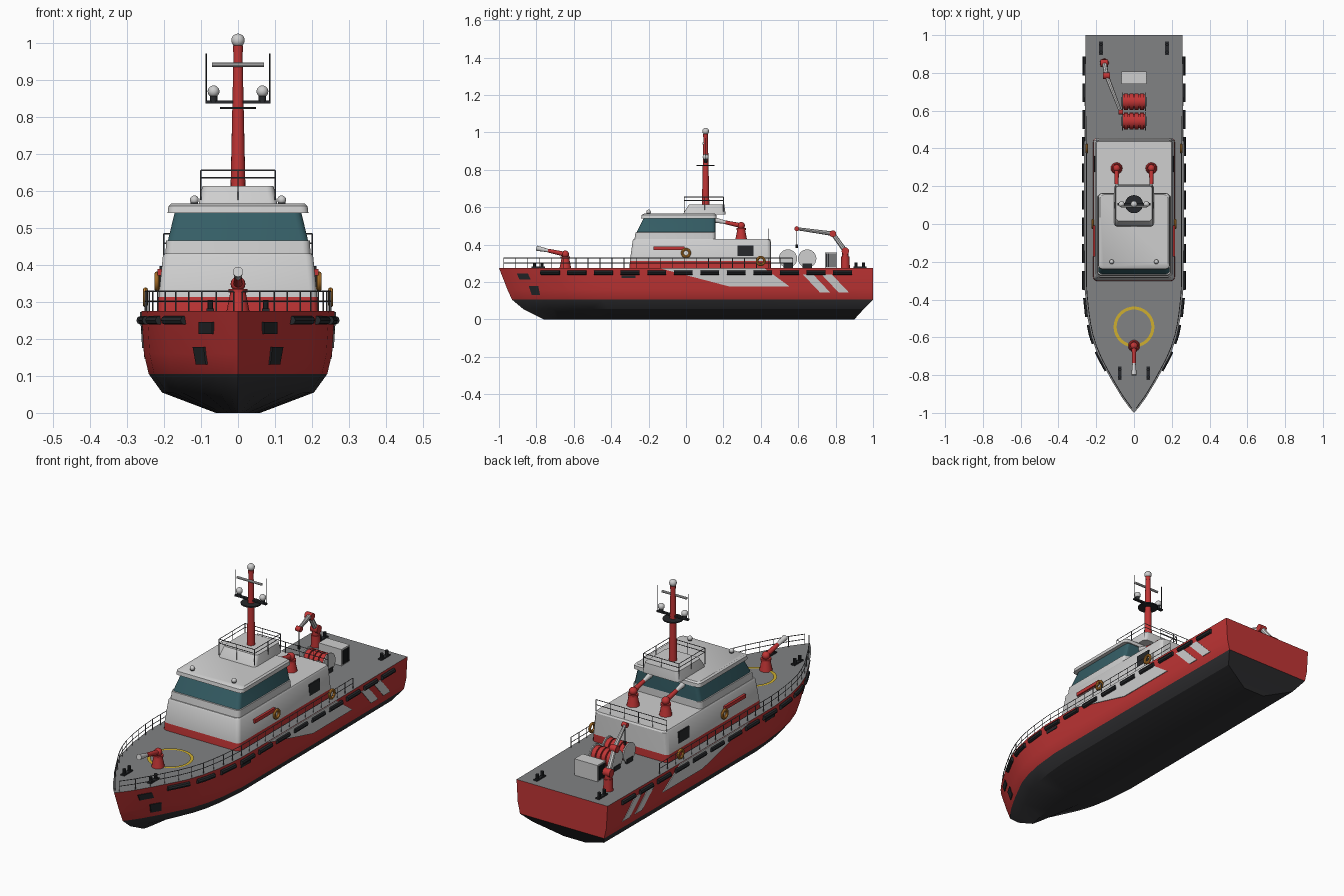
import bpy, bmesh, math
from mathutils import Vector

cube = bpy.data.objects.get("Cube")
if cube:
    bpy.data.objects.remove(cube, do_unlink=True)


def material(name, *rgb):
    m = bpy.data.materials.new(name)
    m.use_nodes = True
    m.diffuse_color = (*rgb, 1)
    m.node_tree.nodes["Principled BSDF"].inputs["Base Color"].default_value = (*rgb, 1)
    return m


RED = material("signal red", .53, .035, .035)
BLACK = material("hull black", .03, .03, .033)
DARK = material("dark fittings", .02, .022, .025)
DECK = material("deck grey", .22, .225, .23)
WHITE = material("off white", .62, .62, .62)
GLASS = material("teal glass", .035, .11, .13)
YELLOW = material("marking yellow", .62, .43, .03)
ORANGE = material("lifebuoy orange", .6, .24, .03)
RAIL = material("rail grey", .13, .13, .14)
made = []


def finish(bm, name, *mats, rule=None):
    bmesh.ops.recalc_face_normals(bm, faces=bm.faces)
    if rule:
        for f in bm.faces:
            f.material_index = rule(f.calc_center_median(), f.normal)
    me = bpy.data.meshes.new(name)
    bm.to_mesh(me)
    bm.free()
    for m in mats:
        me.materials.append(m)
    ob = bpy.data.objects.new(name, me)
    bpy.context.collection.objects.link(ob)
    made.append(ob)
    return ob


def loft(name, rings, *mats, rule=None):
    bm = bmesh.new()
    rows = [[bm.verts.new(p) for p in ring] for ring in rings]
    n = len(rows[0])
    for a, b in zip(rows, rows[1:]):
        for i in range(n):
            j = (i + 1) % n
            bm.faces.new((a[i], a[j], b[j], b[i]))
    bm.faces.new(rows[0])
    bm.faces.new(rows[-1])
    return finish(bm, name, *mats, rule=rule)


def rounded(w, y0, y1, z, r=.02):
    pts = []
    for k, (cx, cy) in enumerate(((w - r, y1 - r), (r - w, y1 - r), (r - w, y0 + r), (w - r, y0 + r))):
        for i in range(4):
            a = math.pi / 2 * (k + i / 3)
            pts.append((cx + r * math.cos(a), cy + r * math.sin(a), z))
    return pts


def rod(name, p, q, r1, r2, mat, sides=16):
    p, q = Vector(p), Vector(q)
    bm = bmesh.new()
    bmesh.ops.create_cone(bm, cap_ends=True, segments=sides, radius1=r1, radius2=r2, depth=(q - p).length)
    turn = (q - p).to_track_quat("Z", "Y").to_matrix()
    for v in bm.verts:
        v.co = turn @ v.co + (p + q) / 2
    return finish(bm, name, mat)


def ball(name, p, r, mat):
    bm = bmesh.new()
    bmesh.ops.create_uvsphere(bm, u_segments=16, v_segments=10, radius=r)
    bmesh.ops.translate(bm, verts=bm.verts, vec=p)
    return finish(bm, name, mat)


def box(name, p, size, mat):
    bm = bmesh.new()
    bmesh.ops.create_cube(bm, size=1)
    for v in bm.verts:
        v.co = Vector(p) + v.co * Vector(size)
    return finish(bm, name, mat)


def wire(name, paths, r, mat, closed=False, res=0):
    cu = bpy.data.curves.new(name, "CURVE")
    cu.dimensions = "3D"
    cu.bevel_depth, cu.bevel_resolution, cu.use_fill_caps = r, res, True
    for path in paths:
        sp = cu.splines.new("POLY")
        sp.points.add(len(path) - 1)
        for pt, co in zip(sp.points, path):
            pt.co = (*co, 1)
        sp.use_cyclic_u = closed
    tmp = bpy.data.objects.new(name + " path", cu)
    bpy.context.collection.objects.link(tmp)
    bpy.context.view_layer.update()
    me = bpy.data.meshes.new_from_object(tmp.evaluated_get(bpy.context.evaluated_depsgraph_get()))
    bpy.data.objects.remove(tmp, do_unlink=True)
    me.materials.clear()
    me.materials.append(mat)
    ob = bpy.data.objects.new(name, me)
    bpy.context.collection.objects.link(ob)
    made.append(ob)


def lerp_table(table, x):
    for a, b in zip(table, table[1:]):
        if x <= b[0]:
            f = max(0, (x - a[0]) / (b[0] - a[0]))
            return [u + (v - u) * f for u, v in zip(a[1:], b[1:])]
    return table[-1][1:]


# Hull: height -> bow y, stern y, half width; and the plan curve of the deck
LEVELS = [(0, -.76, .9, .06), (.055, -.87, .95, .205), (.105, -.93, 1, .241), (.16, -.955, 1, .254), (.275, -1, 1, .261)]
PLAN = [(0, 0), (.015, .1), (.04, .24), (.085, .45), (.155, .74), (.2, .86), (.25, .94), (.325, 1), (.7, 1), (1, .985)]


def half(y, z):
    bow, stern, w = lerp_table(LEVELS, z)
    return w * lerp_table(PLAN, (y - bow) / (stern - bow))[0]


rings = []
for z, bow, stern, w in LEVELS:
    side = [(w * s, bow + (stern - bow) * t, z) for t, s in PLAN]
    rings.append(side + [(-x, y, z) for x, y, z in reversed(side[1:])])
loft("hull", rings, RED, BLACK, DECK, rule=lambda c, n: 2 if n.z > .9 else int(c.z < .105))


def hull_plate(name, s, yz, mat, lift=.004):
    bm = bmesh.new()
    vs = [bm.verts.new((s * (half(y, z) + d), y, z)) for d in (lift, -.004) for y, z in yz]
    n = len(yz)
    bm.faces.new(vs[:n])
    bm.faces.new(vs[n:])
    for i in range(n):
        j = (i + 1) % n
        bm.faces.new((vs[i], vs[j], vs[n + j], vs[n + i]))
    finish(bm, name, mat)


for s in (1, -1):
    # Painted hull stripes and bow openings
    hull_plate("side_stripe", s, [(-.14, .273), (.235, .175), (.555, .175), (.42, .273)], WHITE)
    for y in (.625, .725):
        hull_plate("slash_stripe", s, [(y, .24), (y + .055, .24), (y + .145, .145), (y + .09, .145)], WHITE)
    hull_plate("anchor_recess", s, [(-.905, .245), (-.845, .245), (-.83, .213), (-.89, .213)], DARK, .005)
    hull_plate("bow_thruster_mark", s, [(-.84, .178), (-.79, .178), (-.78, .13), (-.825, .13)], DARK, .005)
    hull_plate("side_mark", s, [(-.345, .235), (-.27, .235), (-.27, .222), (-.345, .222)], DARK)
    # Fenders
    wire("fenders", [[(s * (half(y + d, .25) + .003), y + d, .25) for d in (-.05, -.025, 0, .025, .05)]
                     for y in [-.725 + .142 * k for k in range(12)]], .012, DARK, res=2)
    # Main deck rail
    ys = [-.975 + .0644 * k for k in range(25)]
    foot = [(s * (half(y, .275) - .01), y) for y in ys]
    wire("deck_rail", [[(x, y, z) for x, y in foot] for z in (.302, .328)]
         + [[(x, y, .27), (x, y, .328)] for x, y in foot], .002, RAIL)
    # Bollards
    for x, y in ((.075, -.79), (.175, .93)):
        box("bollard_base", (s * x, y, .278), (.02, .07, .008), DARK)
        for d in (-.02, .02):
            rod("bollard_post", (s * x, y + d, .275), (s * x, y + d, .305), .008, .008, DARK, 10)
    # Deckhouse side fittings
    wire("lifebuoys", [[(s * x, y + .02 * math.cos(a), z + .02 * math.sin(a))
                        for a in [math.tau * k / 20 for k in range(20)]]
                       for x, y, z in ((.219, 0, .355), (.25, .4, .312))], .007, ORANGE, True, 2)
    box("side_locker", (s * .21, -.09, .38), (.016, .165, .018), RED)
    box("side_vent", (s * .207, .318, .365), (.009, .085, .062), DARK)

# Deckhouse, bridge, roof and top block
loft("deckhouse", [rounded(.216, -.302, .455, .27), rounded(.214, -.3, .455, .313),
                   rounded(.203, -.285, .453, .422), rounded(.198, -.28, .448, .43)],
     RED, WHITE, rule=lambda c, n: int(c.z > .313))
loft("bridge", [rounded(.196, -.276, .158, .425), rounded(.194, -.27, .158, .465),
                rounded(.189, -.264, .158, .466), rounded(.17, -.225, .158, .545)],
     WHITE, GLASS, rule=lambda c, n: int(c.z > .466 and abs(n.z) < .9))
loft("bridge_roof", [rounded(.19, -.24, .163, .54), rounded(.188, -.237, .162, .558),
                     rounded(.18, -.225, .155, .565)], WHITE)
loft("top_block", [rounded(.106, -.015, .21, .562), rounded(.104, -.01, .21, .575),
                   rounded(.096, .015, .205, .613)], WHITE)
for x in (-.118, .118):
    rod("roof_lamp_base", (x, -.2, .56), (x, -.2, .572), .01, .01, DARK)
    ball("roof_lamp", (x, -.2, .575), .012, WHITE)

# Top block rail and aft roof rail
corner = [(-.1, -.01), (0, -.01), (.1, -.01), (.1, .1), (.1, .2), (0, .2), (-.1, .2), (-.1, .1)]
wire("top_rail", [[(x, y, z) for x, y in corner] for z in (.635, .655)], .002, RAIL, True)
wire("top_rail_posts", [[(x, y, .575), (x, y, .655)] for x, y in corner], .002, RAIL)
aft = [-.2 + .08 * k for k in range(6)]
wire("aft_roof_rail", [[(-.2, .44, z), (.2, .44, z)] for z in (.458, .484)]
     + [[(x, .44, .425), (x, .44, .484)] for x in aft], .002, RAIL)

# Mast with radar bar, platform, domes and whip aerials
MY = .105
rod("mast", (0, MY, .61), (0, MY, .98), .02, .012, RED)
rod("mast_cap", (0, MY, .975), (0, MY, .992), .013, .013, RED)
ball("mast_dome", (0, MY, 1.006), .018, WHITE)
rod("radar_bar", (-.07, MY - .012, .94), (.07, MY - .012, .94), .006, .006, WHITE, 10)
rod("mast_platform", (0, MY, .82), (0, MY, .826), .048, .048, DARK, 24)
box("mast_crossbar", (0, MY, .84), (.176, .014, .008), DARK)
for s in (1, -1):
    rod("dome_base", (s * .066, MY, .84), (s * .066, MY, .858), .01, .01, DARK)
    ball("crossbar_dome", (s * .066, MY, .868), .016, WHITE)
    rod("whip_aerial", (s * .086, MY, .84), (s * .086, MY, .97), .002, .002, DARK, 6)


# Water cannons
def cannon(x, y, z, length, rise):
    rod("cannon_base", (x, y, z), (x, y, z + .055), .031, .02, RED)
    rod("cannon_collar", (x, y, z + .05), (x, y, z + .06), .025, .025, RED)
    ball("cannon_joint", (x, y, z + .073), .02, RED)
    a = Vector((x, y, z + .073))
    d = Vector((0, -length, rise))
    rod("cannon_barrel", a, a + d * .6, .013, .01, RED)
    rod("cannon_nozzle", a + d * .6, a + d, .009, .014, WHITE)


cannon(0, -.645, .275, .155, .033)
for x in (-.092, .092):
    cannon(x, .295, .428, .14, .03)

# Deck circle
bm = bmesh.new()
loop = [[bm.verts.new((r * math.cos(a), -.545 + r * math.sin(a), .278))
         for a in [math.tau * k / 40 for k in range(40)]] for r in (.092, .108)]
for i in range(40):
    j = (i + 1) % 40
    bm.faces.new((loop[0][i], loop[1][i], loop[1][j], loop[0][j]))
finish(bm, "deck_circle", YELLOW)

# Hose reels
for y in (.545, .648):
    rod("reel_drum", (-.06, y, .325), (.06, y, .325), .037, .037, RED, 20)
    for k in range(4):
        x = -.042 + .028 * k
        rod("hose_coil", (x - .011, y, .325), (x + .011, y, .325), .044, .044, RED, 20)
    for x in (-.06, .06):
        rod("reel_flange", (x - .003, y, .325), (x + .003, y, .325), .049, .049, WHITE, 24)
        box("reel_foot", (x, y, .285), (.012, .05, .025), DARK)

# Machinery box with louvres
box("machinery_box", (0, .775, .316), (.13, .066, .085), WHITE)
for s in (1, -1):
    for k in range(5):
        box("louvre", (s * .066, .753 + .011 * k, .316), (.006, .007, .07), DARK)

# Crane
base, elbow, tip = Vector((-.157, .852, .365)), Vector((-.145, .785, .458)), Vector((-.07, .592, .485))
rod("crane_pedestal", (-.157, .852, .275), (-.157, .852, .335), .024, .022, RED)
rod("crane_column", (-.157, .852, .335), base, .017, .017, RED)
rod("crane_lower_arm", base, elbow, .013, .012, WHITE, 8)
rod("crane_boom", elbow, tip, .012, .008, WHITE, 8)
for p, r in ((base, .02), (elbow, .018), (tip, .013)):
    rod("crane_joint", p - Vector((r, 0, 0)), p + Vector((r, 0, 0)), r, r, RED)
rod("crane_cable", tip, tip - Vector((0, 0, .09)), .0015, .0015, DARK, 6)
rod("crane_hook", tip - Vector((0, 0, .085)), tip - Vector((0, 0, .102)), .007, .007, DARK, 8)

# Smooth shading with sharp edges kept
bpy.ops.object.select_all(action="DESELECT")
for ob in made:
    ob.select_set(True)
bpy.context.view_layer.objects.active = made[0]
bpy.ops.object.shade_smooth_by_angle(angle=math.radians(30))
